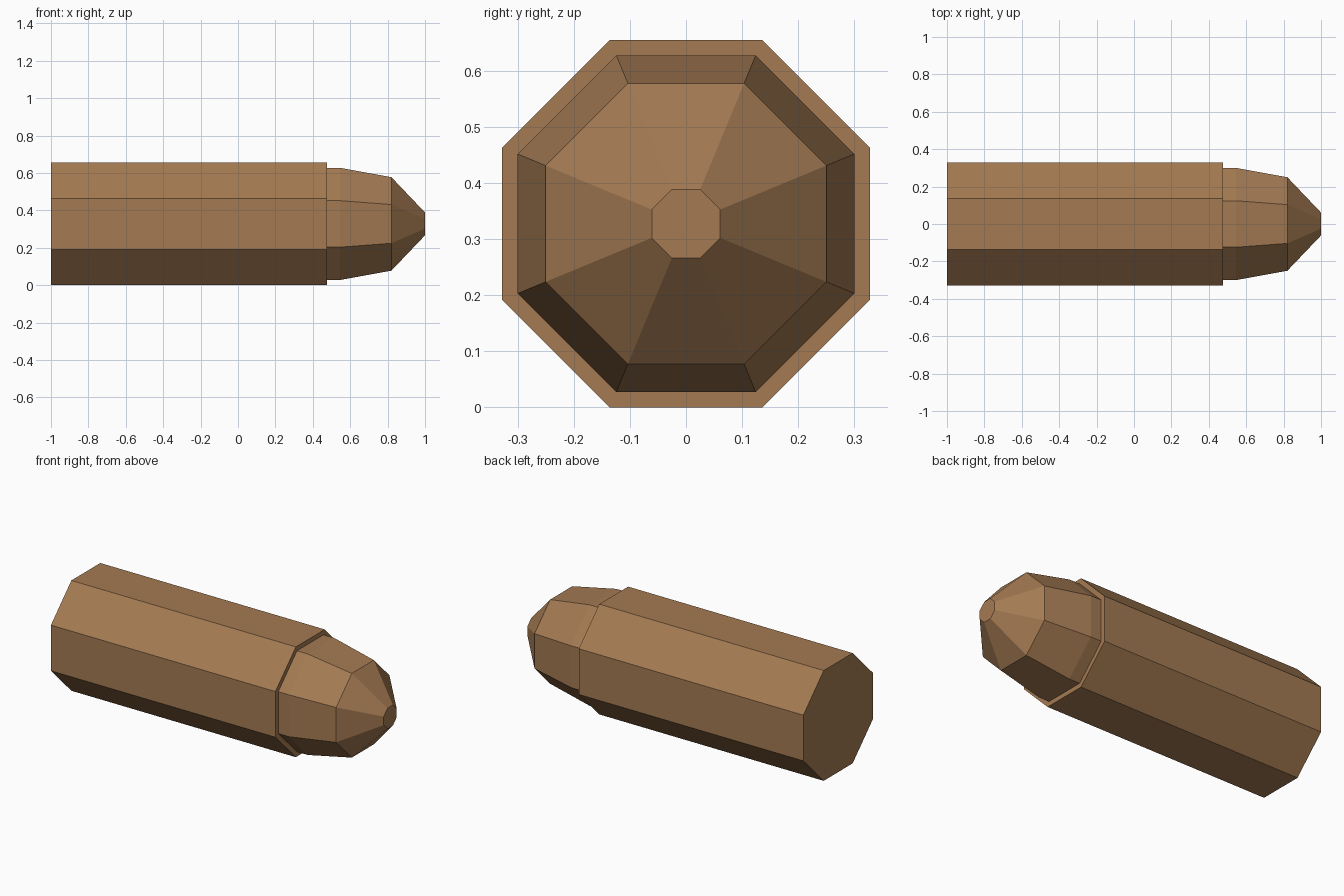
import bpy, bmesh, math

if "Cube" in bpy.data.objects:
    bpy.data.objects.remove(bpy.data.objects["Cube"])

SIDES = 8
CENTRE_Z = 0.3275

brown = bpy.data.materials.new("copper brown")
brown.diffuse_color = (0.37, 0.195, 0.085, 1)
brown.use_nodes = True
brown.node_tree.nodes["Principled BSDF"].inputs["Base Color"].default_value = brown.diffuse_color


def octagon_solid(name, profile):
    """Closed flat-faced solid along x from (x, apothem) stations."""
    bm = bmesh.new()
    rings = []
    for x, apothem in profile:
        r = apothem / math.cos(math.pi / SIDES)
        angles = [(i + 0.5) * math.tau / SIDES for i in range(SIDES)]
        rings.append([bm.verts.new((x, r * math.cos(a), CENTRE_Z + r * math.sin(a)))
                      for a in angles])
    for a, b in zip(rings, rings[1:]):
        for i in range(SIDES):
            j = (i + 1) % SIDES
            bm.faces.new((a[i], a[j], b[j], b[i]))
    bm.faces.new(rings[0])
    bm.faces.new(rings[-1])
    bmesh.ops.recalc_face_normals(bm, faces=bm.faces)
    mesh = bpy.data.meshes.new(name)
    bm.to_mesh(mesh)
    bm.free()
    mesh.materials.append(brown)
    obj = bpy.data.objects.new(name, mesh)
    bpy.context.collection.objects.link(obj)
    return obj


# Straight casing with a flat base and a narrow rim at the mouth
octagon_solid("casing", [(-1.0, CENTRE_Z), (0.475, CENTRE_Z)])

# Tapered tip seated in the casing, ending in a small flat nose
octagon_solid("tip", [(0.45, 0.30), (0.545, 0.30), (0.82, 0.25), (1.0, 0.061)])
